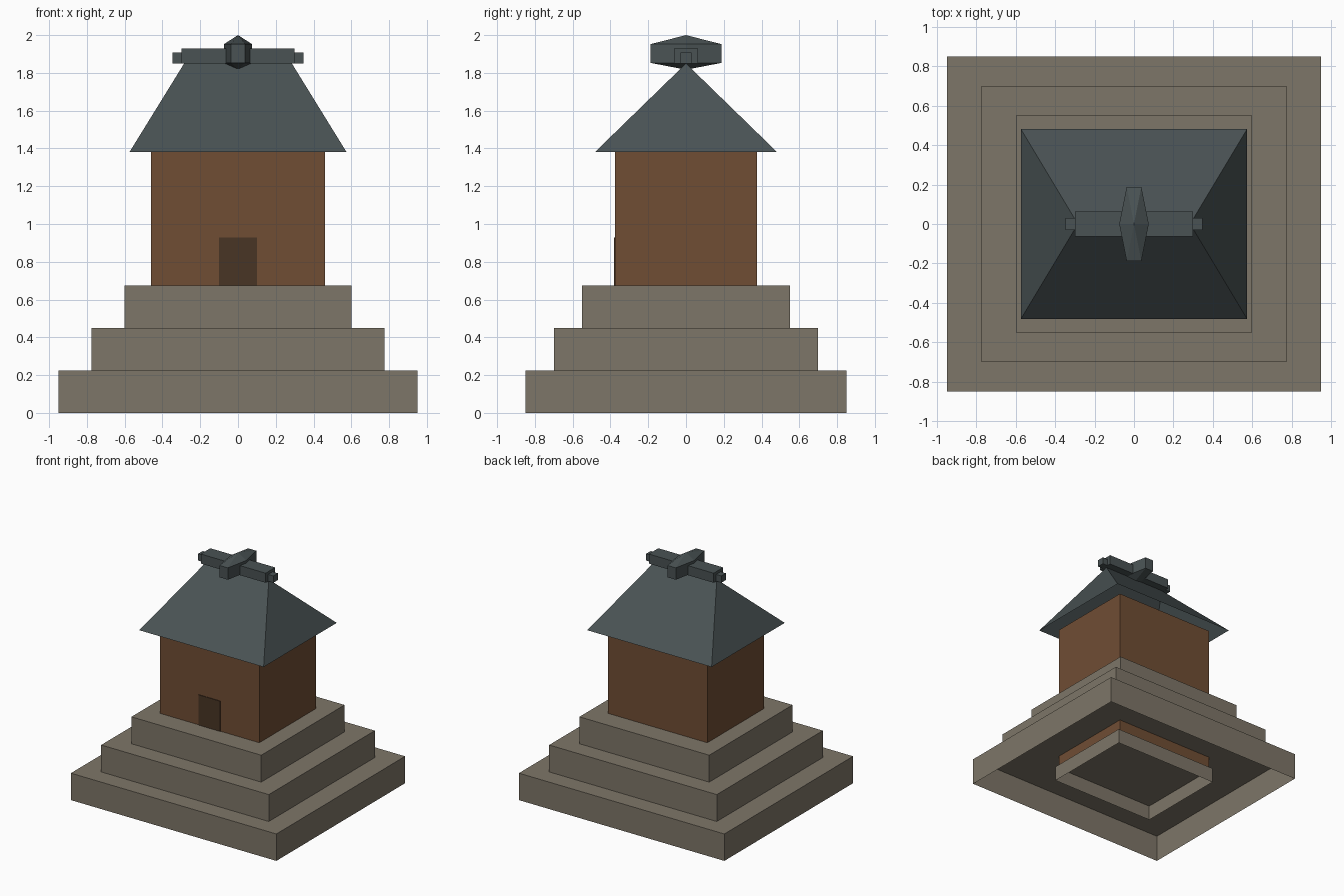
import bpy, bmesh, math
from mathutils import Matrix

if "Cube" in bpy.data.objects:
    bpy.data.objects.remove(bpy.data.objects["Cube"])


def material(name, rgb):
    m = bpy.data.materials.new(name)
    m.diffuse_color = (*rgb, 1.0)
    m.use_nodes = True
    m.node_tree.nodes["Principled BSDF"].inputs["Base Color"].default_value = m.diffuse_color
    return m


STONE = material("grey_stone", (0.208, 0.181, 0.138))
WOOD = material("brown_timber", (0.162, 0.075, 0.034))
DOOR = material("dark_timber", (0.066, 0.035, 0.018))
SLATE = material("slate_tile", (0.067, 0.085, 0.088))


def finish(name, bm, mat):
    bmesh.ops.recalc_face_normals(bm, faces=bm.faces)
    me = bpy.data.meshes.new(name)
    bm.to_mesh(me)
    bm.free()
    me.materials.append(mat)
    ob = bpy.data.objects.new(name, me)
    bpy.context.collection.objects.link(ob)
    return ob


def block(name, mat, hx, hy, z0, z1, top=None, open_bottom=False, y=0.0):
    """Box with half sizes hx, hy; 'top' gives other half sizes for the upper end."""
    tx, ty = top or (hx, hy)
    bm = bmesh.new()
    bmesh.ops.create_cube(bm, size=2.0)
    for v in bm.verts:
        up = v.co.z > 0
        v.co.x *= tx if up else hx
        v.co.y = v.co.y * (ty if up else hy) + y
        v.co.z = z1 if up else z0
    bmesh.ops.recalc_face_normals(bm, faces=bm.faces)
    if open_bottom:
        low = [f for f in bm.faces if all(abs(v.co.z - z0) < 1e-5 for v in f.verts)]
        bmesh.ops.delete(bm, geom=low, context='FACES')
    bmesh.ops.remove_doubles(bm, verts=bm.verts, dist=1e-5)
    return finish(name, bm, mat)


# stepped base: three hollow tiers, open underneath
for i, (hx, hy) in enumerate([(0.95, 0.85), (0.775, 0.70), (0.60, 0.55)]):
    block(f"base_tier_{i + 1}", STONE, hx, hy, 0.225 * i, 0.225 * (i + 1), open_bottom=True)

# hidden plinth under the hall, seen from below
block("inner_plinth", STONE, 0.485, 0.39, 0.0, 0.125, open_bottom=True)

# hall and door
block("hall_walls", WOOD, 0.46, 0.375, 0.125, 1.38, open_bottom=True)
block("door", DOOR, 0.10, 0.004, 0.675, 0.928, y=-0.376)

# hipped roof shell, open underneath
block("hip_roof", SLATE, 0.575, 0.483, 1.38, 1.85, top=(0.285, 0.0), open_bottom=True)

# ridge beams
block("ridge_beam", SLATE, 0.30, 0.063, 1.85, 1.93)
block("ridge_beam_ends", SLATE, 0.347, 0.03, 1.85, 1.907)

# crossing ornament: stretched hexagonal prism with pointed caps
bm = bmesh.new()
rings = []
for z in (1.853, 1.952):
    rings.append([bm.verts.new((0.075 * math.cos(a), 0.217 * math.sin(a), z))
                  for a in (math.pi / 3 * k for k in range(6))])
bottom, peak = bm.verts.new((0, 0, 1.817)), bm.verts.new((0, 0, 2.0))
lo, hi = rings
for k in range(6):
    n = (k + 1) % 6
    bm.faces.new((lo[k], lo[n], hi[n], hi[k]))
    bm.faces.new((hi[k], hi[n], peak))
    bm.faces.new((lo[n], lo[k], bottom))
finish("ridge_ornament", bm, SLATE)
